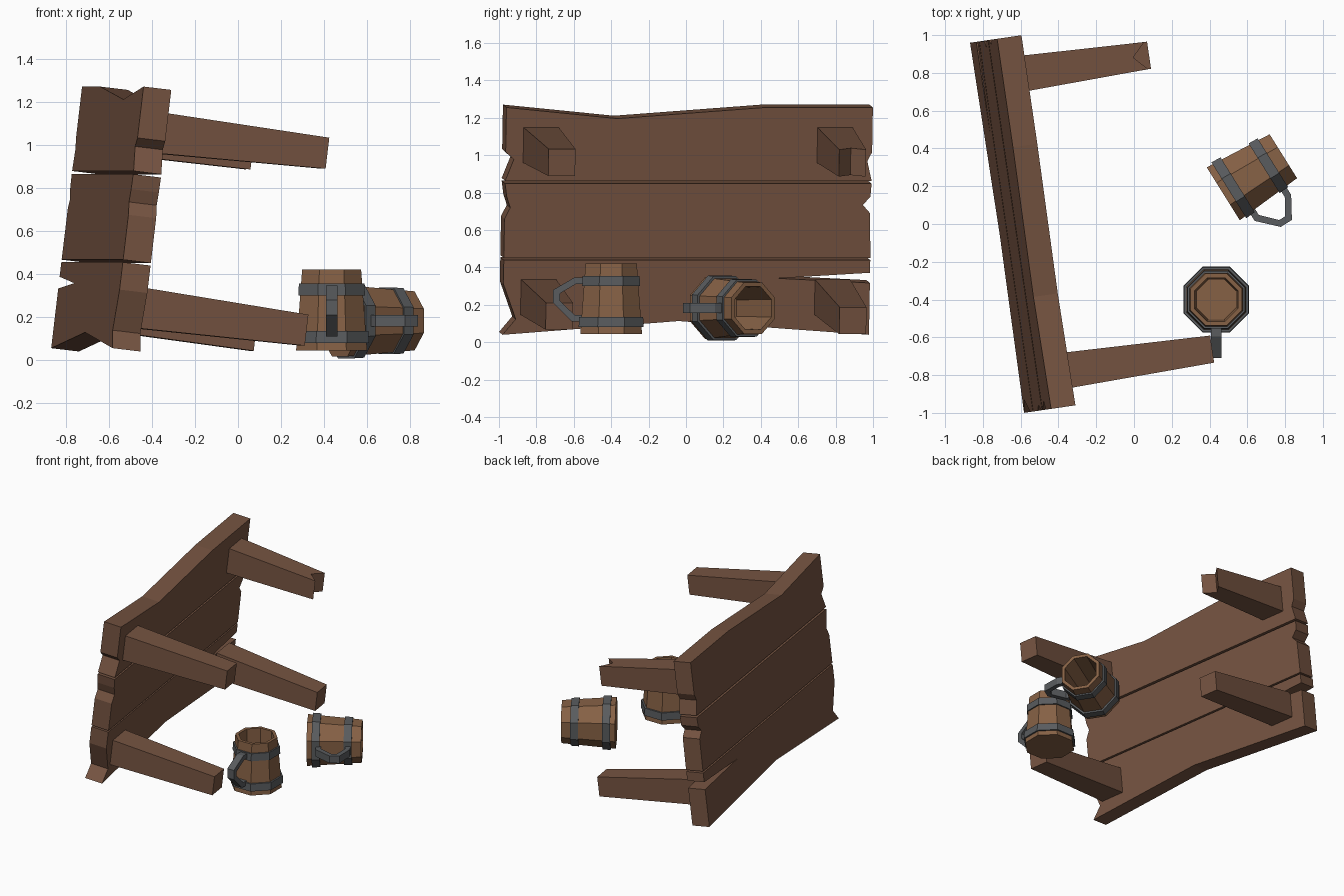
import bpy
from math import radians, cos, sin, pi
from mathutils import Matrix, Vector

if "Cube" in bpy.data.objects:
    bpy.data.objects.remove(bpy.data.objects["Cube"])


def material(name, rgb):
    m = bpy.data.materials.new(name)
    m.diffuse_color = (*rgb, 1)
    m.use_nodes = True
    m.node_tree.nodes["Principled BSDF"].inputs["Base Color"].default_value = m.diffuse_color
    return m


WOOD = material("table wood", (0.18, 0.088, 0.053))
STAVE = material("mug wood", (0.24, 0.12, 0.06))
METAL = material("dark metal", (0.10, 0.106, 0.112))


def add(name, verts, faces, mat, matrix):
    me = bpy.data.meshes.new(name)
    me.from_pydata([matrix @ Vector(v) for v in verts], [], faces)
    me.materials.append(mat)
    ob = bpy.data.objects.new(name, me)
    bpy.context.collection.objects.link(ob)
    # consistent outward normals
    import bmesh
    bm = bmesh.new()
    bm.from_mesh(me)
    bmesh.ops.recalc_face_normals(bm, faces=bm.faces)
    bm.to_mesh(me)
    bm.free()
    return ob


def prism(name, loop_a, loop_b, mat, matrix):
    """Solid between two matching outlines."""
    n = len(loop_a)
    faces = [list(range(n)), list(range(2 * n - 1, n - 1, -1))]
    faces += [[i, (i + 1) % n, n + (i + 1) % n, n + i] for i in range(n)]
    add(name, list(loop_a) + list(loop_b), faces, mat, matrix)


def lathe(name, profile, mat, matrix, ring=False, n=8):
    """Octagonal turning; radii are measured to the flats."""
    verts = []
    for r, z in profile:
        r /= cos(pi / n)
        verts += [(r * cos(2 * pi * (k + .5) / n), r * sin(2 * pi * (k + .5) / n), z) for k in range(n)]
    m = len(profile)
    faces = []
    for j in range(m if ring else m - 1):
        a, b = j * n, (j + 1) % m * n
        faces += [[a + k, a + (k + 1) % n, b + (k + 1) % n, b + k] for k in range(n)]
    if not ring:
        faces += [list(range(n)), list(range((m - 1) * n, m * n))]
    add(name, verts, faces, mat, matrix)


# Tipped-over table: local x = leg direction, y = length, z = width
TABLE = (Matrix.Translation((-0.31, -0.96, 1.255))
         @ Matrix.Rotation(radians(8.3), 4, 'Z') @ Matrix.Rotation(radians(6.8), 4, 'Y'))

# Chipped planks
planks = {
    "top_plank": [(0, 0), (.6, -.06), (1.4, 0), (1.98, 0), (1.98, -.24), (1.955, -.29),
                  (1.98, -.395), (0, -.395), (.045, -.28), (0, -.24)],
    "middle_plank": [(0, -.41), (1.98, -.41), (1.975, -.48), (1.935, -.525), (1.975, -.57),
                     (1.98, -.81), (0, -.81), (0, -.6), (.03, -.54), (.01, -.48)],
    "bottom_plank": [(0, -.822), (1.98, -.822), (1.98, -.89), (1.48, -.92), (1.98, -.945),
                     (1.98, -1.224), (.95, -1.15), (0, -1.224), (.07, -1.14), (0, -.95)],
}
for name, outline in planks.items():
    prism(name, [(0, y, z) for y, z in outline], [(-.131, y, z) for y, z in outline], WOOD, TABLE)


# Tapered legs; a notch makes a broken end
def leg(name, y, z, length, drop=0, notch=0):
    b, t = .095, .0725
    side = [(0, -b, 0), (length, -t, 1), (length - notch, 0, 1), (length, t, 1), (0, b, 0)]
    loops = [[(x, y + dy, z - drop * tip + s * (t if tip else b)) for x, dy, tip in side]
             for s in (-1, 1)]
    prism(name, *loops, WOOD, TABLE)


leg("front_upper_leg", .19, -.203, .78)
leg("front_lower_leg", .19, -1.021, .78, .01)
leg("back_upper_leg", 1.778, -.203, .66, .018, .07)
leg("back_lower_leg", 1.778, -1.021, .775, .035)


# Mug: hollow octagonal body, two bands, bent strap handle on local -y
def mug(name, matrix):
    lathe(name + "_body", [(.165, 0), (.137, .375), (.115, .375), (.105, .04)], STAVE, matrix)
    for label, z, r in (("lower", .035, .174), ("upper", .255, .155)):
        lathe(f"{name}_{label}_band", [(r, z), (r - .003, z + .055), (r - .03, z + .055), (r - .03, z)],
              METAL, matrix, ring=True)
    outer = [(-.14, .302), (-.195, .302), (-.31, .235), (-.31, .165), (-.21, .065), (-.15, .065)]
    inner = [(-.15, .1), (-.195, .1), (-.275, .178), (-.275, .215), (-.187, .267), (-.14, .267)]
    loops = [[(x, y, z) for y, z in outer + inner] for x in (-.027, .027)]
    prism(name + "_handle", *loops, METAL, matrix)


mug("standing_mug", Matrix.Translation((.435, -.4, .045)))

# Second mug lies on its side, opening towards +x +y
a = radians(32)
axes = Matrix(((0, 0, -1), (-sin(a), cos(a), 0), (cos(a), sin(a), 0))).transposed().to_4x4()
mug("fallen_mug", Matrix.Translation((.4725, .16, .182)) @ axes)
